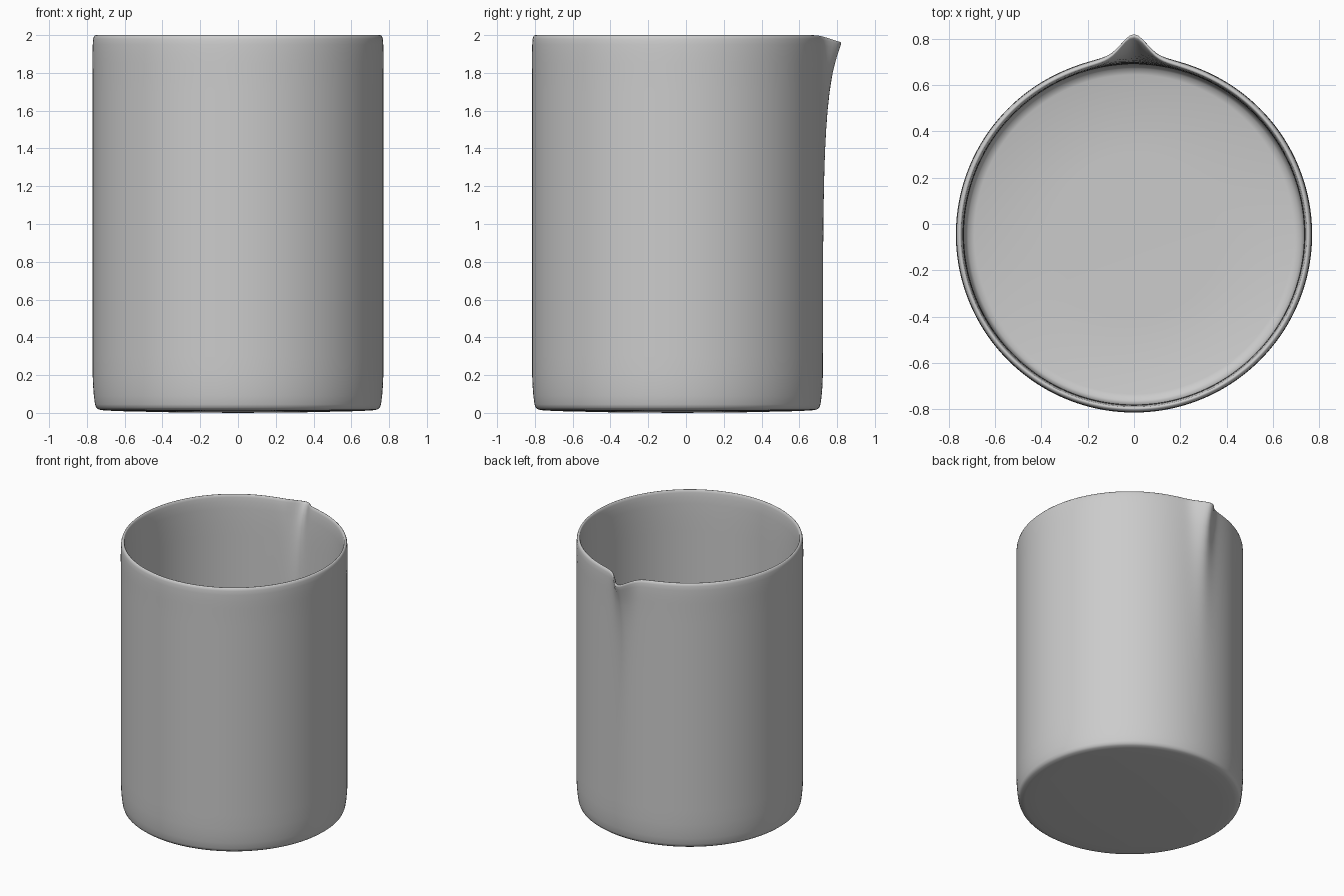
import bpy, bmesh, math

if "Cube" in bpy.data.objects:
    bpy.data.objects.remove(bpy.data.objects["Cube"])

SEGS = 256
CENTRE_Y = -0.045

# Wall section (radius, height): underside, outer wall, rim, inner wall, floor
wall_out = [(0.7695, 0.2 + 0.1 * i) for i in range(17)] + [(0.77, 1.85), (0.77, 1.9), (0.769, 1.95)]
rim = [(0.767, 1.98), (0.763, 1.993), (0.757, 1.999), (0.751, 2.0), (0.746, 1.995), (0.743, 1.98)]
wall_in = [(0.739, 1.95), (0.737, 1.9), (0.736, 1.85)] + [(0.735, 1.8 - 0.1 * i) for i in range(17)]
under = [(0.35, 0.003), (0.62, 0.009), (0.71, 0.013), (0.738, 0.018),
         (0.751, 0.028), (0.757, 0.045), (0.763, 0.09), (0.767, 0.14)]
floor = [(0.734, 0.12), (0.729, 0.075), (0.717, 0.054), (0.69, 0.045), (0.35, 0.04)]
profile = under + wall_out + rim + wall_in + floor


def place(radius, z, angle):
    # Pull the wall out at the back and dip the rim to form the spout
    x, y = radius * math.sin(angle), radius * math.cos(angle)
    if y > 0 and radius > 0.7:
        bump = 0.88 * math.exp(-(x / 0.052) ** 2 / 2) + 0.12 * math.exp(-(x / 0.11) ** 2 / 2)
        y += 0.094 * math.exp(-(1.97 - z) / 0.28) * bump
        z -= 0.036 * bump * max(0, (z - 1.7) / 0.3) ** 2
    return x, y + CENTRE_Y, z


# Beaker body
bm = bmesh.new()
rings = [[bm.verts.new(place(r, z, 2 * math.pi * i / SEGS)) for i in range(SEGS)]
         for r, z in profile]
for a, b in zip(rings, rings[1:]):
    for i in range(SEGS):
        j = (i + 1) % SEGS
        bm.faces.new((a[i], a[j], b[j], b[i]))
for ring, z in ((rings[0], 0.0), (rings[-1], 0.04)):
    pole = bm.verts.new((0, CENTRE_Y, z))
    for i in range(SEGS):
        bm.faces.new((ring[i], ring[(i + 1) % SEGS], pole))
bmesh.ops.recalc_face_normals(bm, faces=bm.faces)

mesh = bpy.data.meshes.new("beaker")
bm.to_mesh(mesh)
bm.free()
beaker = bpy.data.objects.new("beaker", mesh)
bpy.context.collection.objects.link(beaker)
for p in mesh.polygons:
    p.use_smooth = True
